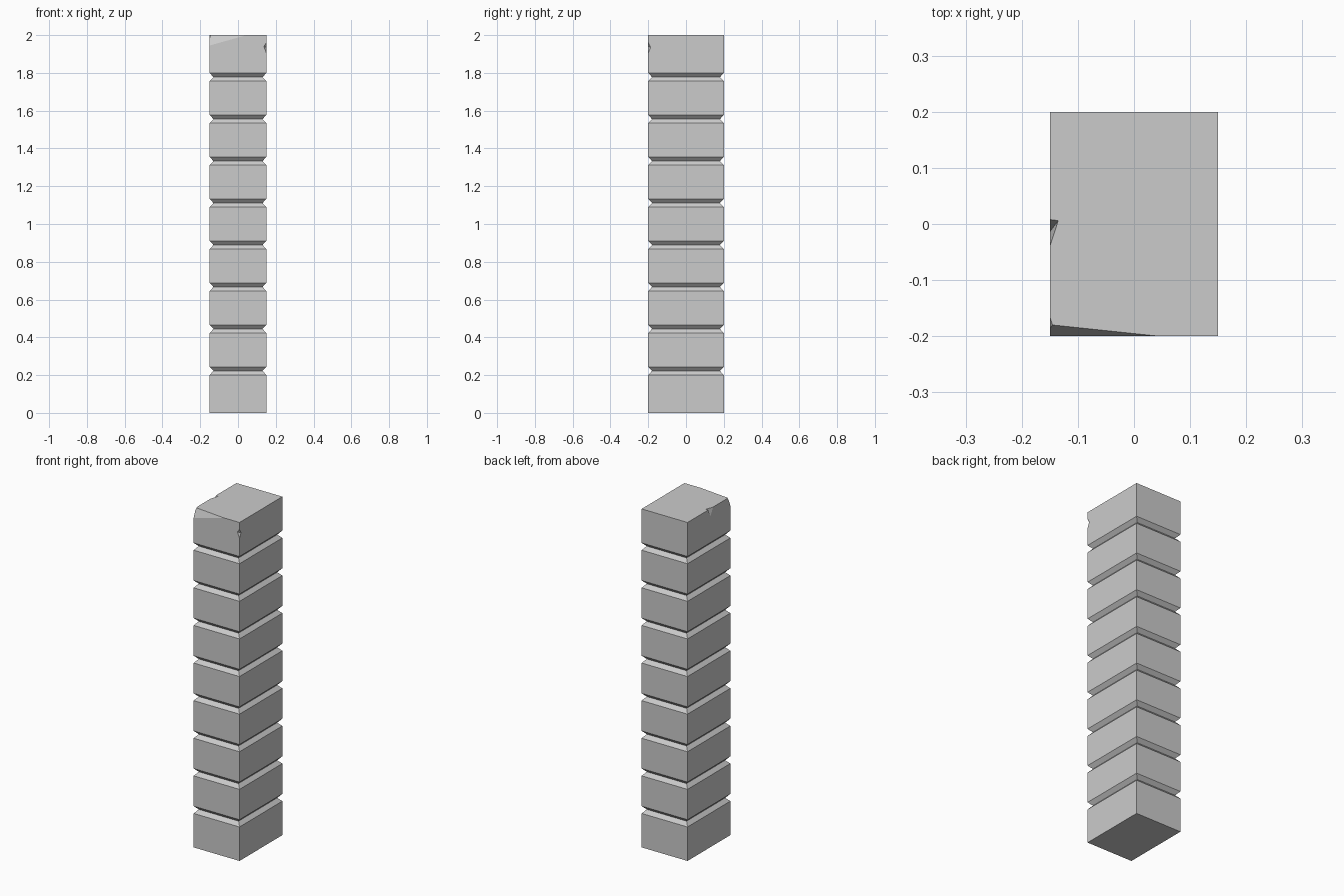
import bpy, bmesh
from mathutils import Vector

if "Cube" in bpy.data.objects:
    bpy.data.objects.remove(bpy.data.objects["Cube"])

HX, HY, H, N = 0.15, 0.2, 2.0, 9
GAP, DEPTH = 0.0215, 0.02      # groove half height and depth


def make_object(name, bm):
    bmesh.ops.recalc_face_normals(bm, faces=bm.faces[:])
    mesh = bpy.data.meshes.new(name)
    bm.to_mesh(mesh)
    bm.free()
    obj = bpy.data.objects.new(name, mesh)
    bpy.context.collection.objects.link(obj)
    return obj


def shave(bm, a, b, c, outside):
    """Slice away the side of plane abc that holds the point outside."""
    a, b, c = Vector(a), Vector(b), Vector(c)
    n = (b - a).cross(c - a).normalized()
    if n.dot(Vector(outside) - a) < 0:
        n = -n
    bmesh.ops.bisect_plane(bm, geom=bm.verts[:] + bm.edges[:] + bm.faces[:],
                           plane_co=a, plane_no=n, clear_outer=True)
    bmesh.ops.holes_fill(bm, edges=[e for e in bm.edges if e.is_boundary], sides=0)


# Pillar: stacked rectangular rings with a V groove between blocks
levels = [(0, 0)]
for k in range(1, N):
    z = H * k / N
    levels += [(z - GAP, 0), (z, DEPTH), (z + GAP, 0)]
levels.append((H, 0))

bm = bmesh.new()
rings = []
for z, d in levels:
    x, y = HX - d, HY - d
    rings.append([bm.verts.new(p) for p in ((-x, -y, z), (x, -y, z), (x, y, z), (-x, y, z))])
for lo, hi in zip(rings, rings[1:]):
    for i in range(4):
        j = (i + 1) % 4
        bm.faces.new((lo[i], lo[j], hi[j], hi[i]))
bm.faces.new(rings[0][::-1])
bm.faces.new(rings[-1])

# Broken front left top corner
corner = (-HX, -HY, H)
shave(bm, (0.045, -HY, H), (-HX, -HY, 1.945), (-0.145, -0.18, H), corner)
shave(bm, (-HX, -0.165, H), (-0.145, -0.18, H), (-HX, -0.183, 1.985), corner)
pillar = make_object("stone_pillar", bm)


# Small chips: convex cutters reaching outside the stone
def chip(name, points):
    cb = bmesh.new()
    for p in points:
        cb.verts.new(p)
    bmesh.ops.convex_hull(cb, input=cb.verts[:])
    cutter = make_object(name, cb)
    cutter.hide_render = True
    cutter.hide_set(True)
    mod = pillar.modifiers.new(name, 'BOOLEAN')
    mod.operation, mod.solver, mod.object = 'DIFFERENCE', 'EXACT', cutter


def spread(apex, rim, factor=2.0):
    """Extend rim points away from the apex so the cutter clears the surface."""
    a = Vector(apex)
    return [a] + [a + (Vector(p) - a) * factor for p in rim]


# Left top edge notch, deepest point on the top face
chip("left_edge_chip", spread((-0.135, 0.006, H),
     [(-HX, 0.008, H), (-HX, -0.04, H), (-HX, -0.014, 1.955)])
     + [Vector((-0.135, 0.006, H + 0.02)), Vector((-0.165, 0.01, H + 0.02)),
        Vector((-0.165, -0.086, H + 0.02))])

# Right front edge nick
chip("right_edge_chip", [(0.137, -HY, 1.94), (HX, -0.187, 1.935),
                         (HX, -HY, 1.96), (HX, -HY, 1.905), (0.17, -0.22, 1.935)])
